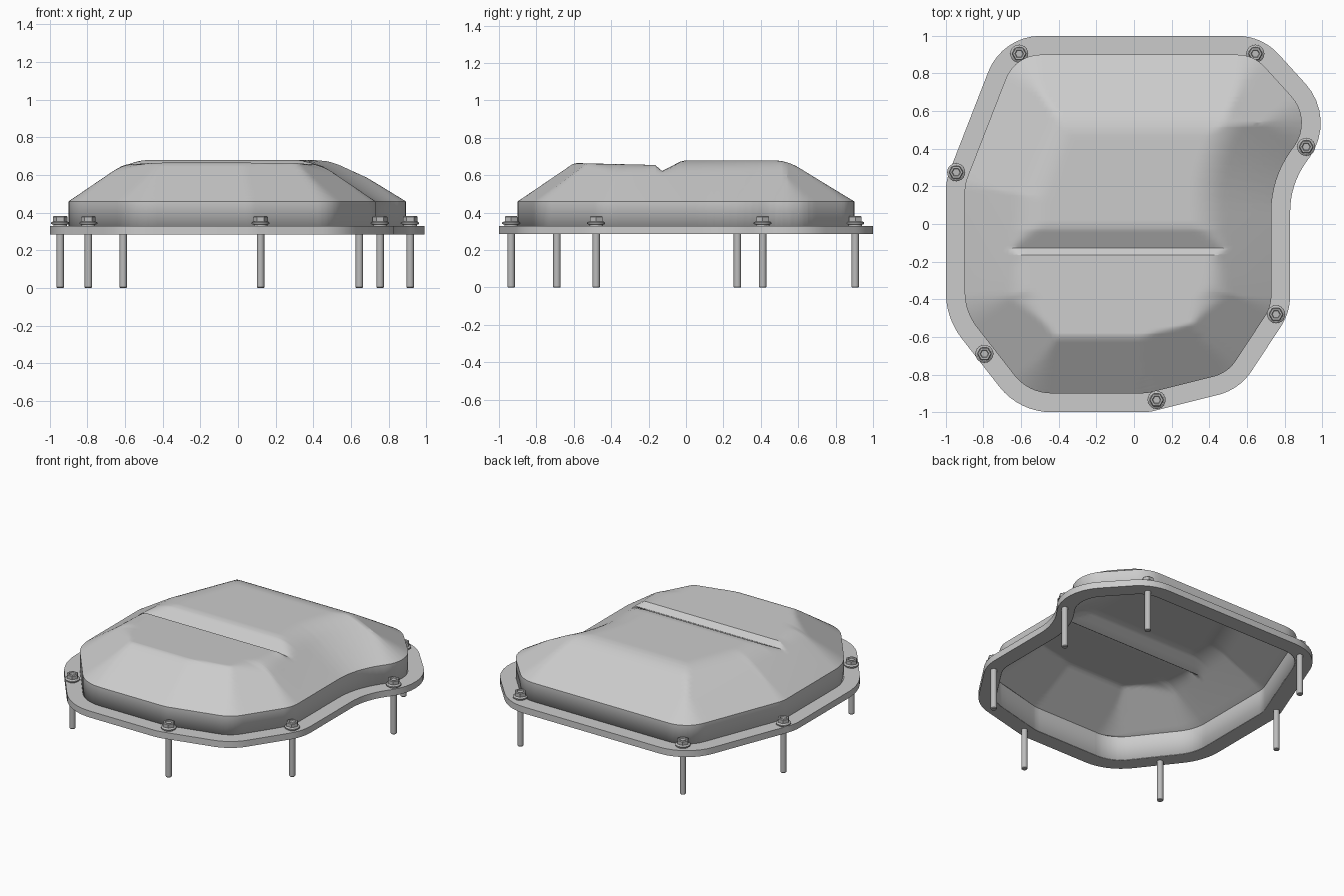
import bpy, bmesh, math
from mathutils import Vector

cube = bpy.data.objects.get("Cube")
if cube:
    bpy.data.objects.remove(cube)


def material(name, value):
    m = bpy.data.materials.new(name)
    m.use_nodes = True
    color = (value, value, value, 1)
    m.diffuse_color = color
    m.node_tree.nodes["Principled BSDF"].inputs["Base Color"].default_value = color
    return m


steel = material("light grey metal", 0.6)
bolt_steel = material("bolt grey", 0.5)


def make_object(name, bm, mat):
    mesh = bpy.data.meshes.new(name)
    bm.to_mesh(mesh)
    bm.free()
    mesh.materials.append(mat)
    ob = bpy.data.objects.new(name, mesh)
    bpy.context.collection.objects.link(ob)
    bpy.ops.object.select_all(action='DESELECT')
    ob.select_set(True)
    bpy.context.view_layer.objects.active = ob
    bpy.ops.object.shade_smooth_by_angle(angle=math.radians(28))
    return ob


# Plan outline, counter-clockwise: corner x, y and fillet radius
CORNERS = [(0.68, 1, .3), (-0.70, 1, .3), (-1, .23, .3), (-1, -.50, .4),
           (-.61, -1, .35), (.08, -1, .3), (.56, -.88, .3), (.83, -.47, .3),
           (.83, .21, .45), (1.08, .56, .31)]


def outline(inset, steps=8):
    """Filleted plan outline, moved inward by inset."""
    pts = []
    n = len(CORNERS)
    for i, (x, y, r) in enumerate(CORNERS):
        p = Vector((x, y))
        a = (p - Vector(CORNERS[i - 1][:2])).normalized()
        b = (Vector(CORNERS[(i + 1) % n][:2]) - p).normalized()
        turn = math.atan2(a.x * b.y - a.y * b.x, a.dot(b))
        side = 1 if turn > 0 else -1
        normal = Vector((-a.y, a.x)) * side
        center = p - a * r * math.tan(abs(turn) / 2) + normal * r
        start = -normal * (r - inset * side)
        for k in range(steps + 1):
            t = turn * k / steps
            c, s = math.cos(t), math.sin(t)
            v = center + Vector((start.x * c - start.y * s, start.x * s + start.y * c))
            pts.append(Vector((round(v.x, 4), round(v.y, 4))))
    return pts


# Flat bolting flange
bm = bmesh.new()
outer, inner = outline(0), outline(0.108)
loops = [[bm.verts.new((p.x, p.y, z)) for p in pts]
         for pts, z in ((outer, .285), (outer, .33), (inner, .33), (inner, .285))]
count = len(outer)
for i, loop in enumerate(loops):
    nxt = loops[(i + 1) % 4]
    for j in range(count):
        k = (j + 1) % count
        bm.faces.new((loop[j], loop[k], nxt[k], nxt[j]))
bmesh.ops.recalc_face_normals(bm, faces=bm.faces)
make_object("flange", bm, steel)

# Domed cover: a height surface over the inset outline
rim = outline(0.1)
edges = [(rim[i - 1], rim[i]) for i in range(len(rim))]
TOP = [(-1, .67), (-.58, .665), (-.165, .655), (-.128, .623), (-.03, .673), (0, .68), (1, .68)]


def ramp(table, v):
    for (a, za), (b, zb) in zip(table, table[1:]):
        if v <= b:
            return za + (zb - za) * (v - a) / (b - a)
    return table[-1][1]


def rim_distance(p):
    best = 9.0
    for a, b in edges:
        d = b - a
        t = max(0, min(1, (p - a).dot(d) / max(d.length_squared, 1e-9)))
        best = min(best, (p - a - d * t).length_squared)
    return math.sqrt(best)


def height(p):
    top = ramp(TOP, p.y)
    slope = ramp([(-1, .68), (-.3, .68), (.2, .62), (1, .6)], p.y)
    blend = ramp([(-1, .005), (-.52, .005), (-.4, .05), (-.2, .03), (-.165, .008),
                  (-.128, .008), (0, .06), (.4, .05), (1, .03)], p.y)
    side = .46 + slope * rim_distance(p)
    overlap = max(0, blend - abs(side - top))
    return max(.46, min(side, top) - overlap ** 2 / (4 * blend))


def row_span(y):
    xs = []
    for a, b in edges:
        if min(a.y, b.y) <= y <= max(a.y, b.y):
            if abs(a.y - b.y) < 1e-6:
                xs += [a.x, b.x]
            else:
                xs.append(a.x + (b.x - a.x) * (y - a.y) / (b.y - a.y))
    return min(xs), max(xs)


low, high = min(p.y for p in rim), max(p.y for p in rim)
rows = {p.y for p in rim} | {y for y, z in TOP if abs(y) < .9}
rows |= {round(low + (high - low) * i / 80, 4) for i in range(1, 80)}
levels = []
for y in sorted(rows):
    if not levels or y - levels[-1] > .0015 or y in (-.165, -.128, -.03, high):
        levels.append(y)

COLS = 64
bm = bmesh.new()
grid = []
for y in levels:
    x0, x1 = row_span(y)
    line = []
    for i in range(COLS + 1):
        p = Vector((x0 + (x1 - x0) * i / COLS, y))
        z = .46 if i in (0, COLS) else height(p)
        line.append(bm.verts.new((p.x, p.y, z)))
    grid.append(line)
for r, s in zip(grid, grid[1:]):
    for i in range(COLS):
        bm.faces.new((r[i], r[i + 1], s[i + 1], s[i]))

# Upright wall below the dome
border = [e for e in bm.edges if e.is_boundary]
wall = bmesh.ops.extrude_edge_only(bm, edges=border)["geom"]
for v in wall:
    if isinstance(v, bmesh.types.BMVert):
        v.co.z = .287
bmesh.ops.recalc_face_normals(bm, faces=bm.faces)
bm.faces.ensure_lookup_table()
if bm.faces[len(levels) // 2 * COLS + COLS // 2].normal.z < 0:
    bmesh.ops.reverse_faces(bm, faces=bm.faces)
cover = make_object("domed_cover", bm, steel)
shell = cover.modifiers.new("sheet thickness", 'SOLIDIFY')
shell.thickness = .012
shell.offset = -1


# Flanged hex bolts with long shanks
def lathe(bm, x, y, sides, profile):
    rings = [[bm.verts.new((x + r * math.cos(math.tau * i / sides),
                            y + r * math.sin(math.tau * i / sides), z))
              for i in range(sides)] for r, z in profile]
    for a, b in zip(rings, rings[1:]):
        for i in range(sides):
            j = (i + 1) % sides
            bm.faces.new((a[i], a[j], b[j], b[i]))
    bm.faces.new(rings[0][::-1])
    bm.faces.new(rings[-1])


BOLTS = [(-.61, .905), (.645, .905), (.915, .41), (.755, -.48),
         (.12, -.935), (-.795, -.69), (-.945, .275)]
for n, (x, y) in enumerate(BOLTS, 1):
    bm = bmesh.new()
    lathe(bm, x, y, 16, [(.017, 0), (.02, .004), (.02, .335)])
    lathe(bm, x, y, 20, [(.036, .328), (.036, .337), (.048, .339), (.048, .347), (.038, .354)])
    lathe(bm, x, y, 6, [(.039, .345), (.039, .377), (.034, .382), (.024, .382), (.02, .376)])
    make_object(f"bolt_{n}", bm, bolt_steel)
